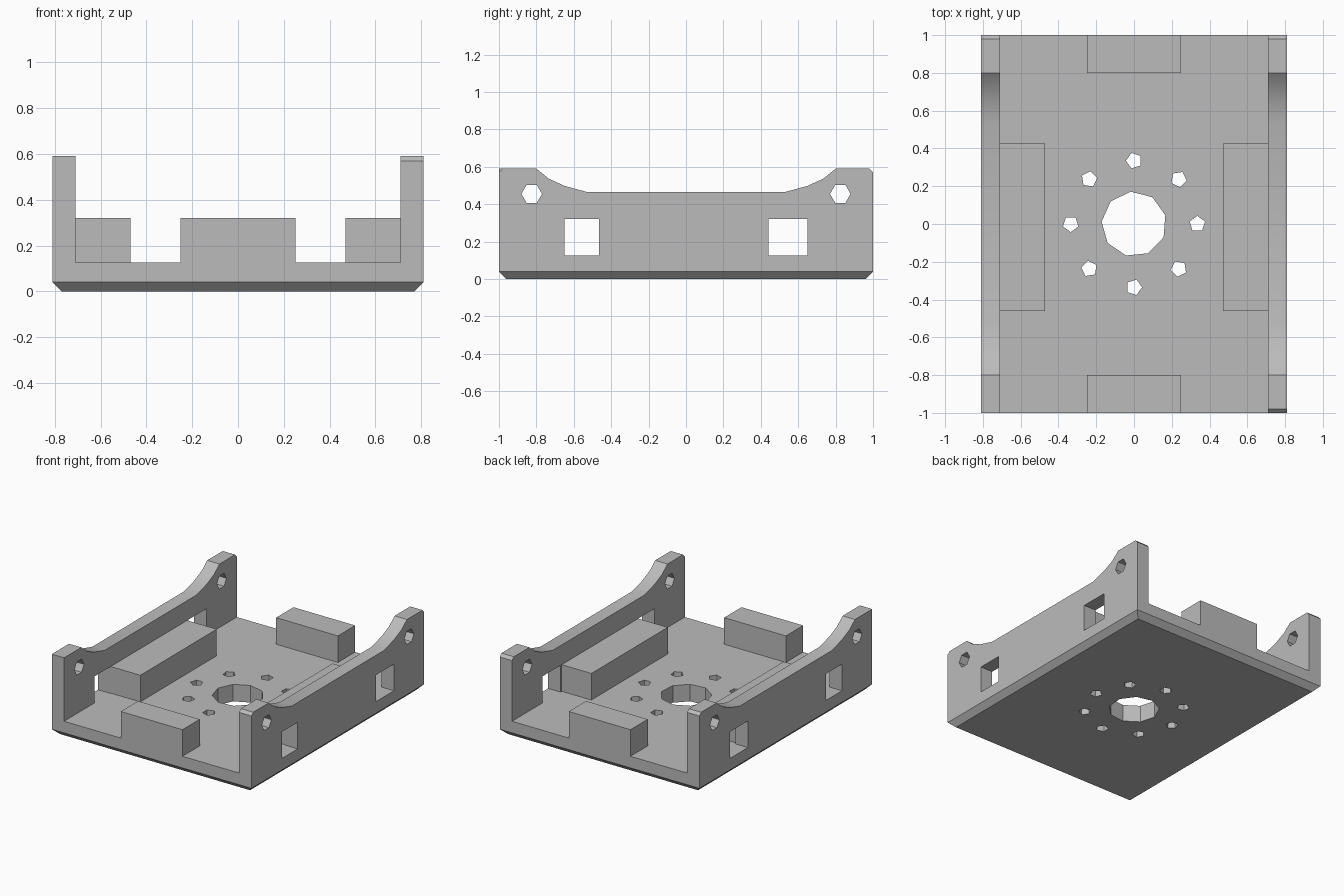
import bpy, bmesh, math
from mathutils import Vector, Matrix

cube = bpy.data.objects.get("Cube")
if cube:
    bpy.data.objects.remove(cube, do_unlink=True)

W, L, H = 0.81, 1.0, 0.59            # half width, half length, height
INNER, FLOOR, BLOCK = 0.71, 0.125, 0.32
CHAMFER = 0.04

grey = bpy.data.materials.new("plain grey")
grey.use_nodes = True
grey.diffuse_color = (0.5, 0.5, 0.5, 1)
grey.node_tree.nodes["Principled BSDF"].inputs["Base Color"].default_value = (0.5, 0.5, 0.5, 1)


def make_object(name, bm):
    bmesh.ops.recalc_face_normals(bm, faces=bm.faces)
    mesh = bpy.data.meshes.new(name)
    bm.to_mesh(mesh)
    bm.free()
    mesh.materials.append(grey)
    obj = bpy.data.objects.new(name, mesh)
    bpy.context.collection.objects.link(obj)
    return obj


def prism(bm, points, direction):
    face = bm.faces.new([bm.verts.new(p) for p in points])
    new = bmesh.ops.extrude_face_region(bm, geom=[face])["geom"]
    verts = [v for v in new if isinstance(v, bmesh.types.BMVert)]
    bmesh.ops.translate(bm, verts=verts, vec=Vector(direction))


def box(bm, x0, x1, y0, y1, z0, z1):
    prism(bm, [(x0, y0, z0), (x1, y0, z0), (x1, y1, z0), (x0, y1, z0)], (0, 0, z1 - z0))


def cut(body, name, bm):
    cutter = make_object(name, bm)
    cutter.hide_render = True
    mod = body.modifiers.new(name, "BOOLEAN")
    mod.operation = "DIFFERENCE"
    mod.solver = "EXACT"
    mod.object = cutter
    bpy.context.view_layer.objects.active = body
    bpy.ops.object.modifier_apply(modifier=name)
    bpy.data.objects.remove(cutter, do_unlink=True)


# Solid body with a chamfer around the underside
bm = bmesh.new()
box(bm, -W, W, -L, L, 0, H)
rim = [e for e in bm.edges if all(v.co.z < 0.01 for v in e.verts)]
bmesh.ops.bevel(bm, geom=rim, offset=CHAMFER, segments=1, affect="EDGES")
body = make_object("mounting_tray", bm)

# Open space above the blocks
bm = bmesh.new()
box(bm, -INNER, INNER, -1.2, 1.2, BLOCK, 0.8)
cut(body, "upper_channel", bm)

# Floor pocket, whose outline leaves the four blocks standing
bm = bmesh.new()
right = [(0.25, -1.2), (INNER, -1.2), (INNER, -0.46), (0.47, -0.46),
         (0.47, 0.425), (INNER, 0.425), (INNER, 1.2), (0.25, 1.2), (0.25, 0.8)]
right = [(0.25, -0.8)] + right
left = [(-x, y) for x, y in reversed(right)]
prism(bm, [(x, y, FLOOR) for x, y in right + left], (0, 0, 0.3))
cut(body, "floor_pocket", bm)

# Lowered wall tops with curved shoulders
bm = bmesh.new()
half = [(0.8, H), (0.735, 0.537), (0.65, 0.498), (0.53, 0.465)]
curve = [(0.8, 0.8)] + half
outline = curve + [(-y, z) for y, z in reversed(curve)]
prism(bm, [(-1, y, z) for y, z in outline], (2, 0, 0))
cut(body, "wall_dip", bm)

# Small bevels on the wall ends
bm = bmesh.new()
for side, end in ((1, 1), (-1, 1), (1, -1)):
    tri = [(L - 0.04, H + 0.02), (L + 0.02, H - 0.04), (L + 0.02, H + 0.02)]
    prism(bm, [(side * 0.6, end * y, z) for y, z in tri], (side * 0.4, 0, 0))
cut(body, "end_bevels", bm)

# Square windows and round bolt holes through both walls
bm = bmesh.new()
for s in (-1, 1):
    for y0, y1 in ((-0.65, -0.465), (0.44, 0.65)):
        box(bm, *sorted((s * 0.69, s * 0.9)), y0, y1, FLOOR, BLOCK)
    for y in (-0.825, 0.825):
        bmesh.ops.create_cone(
            bm, cap_ends=True, segments=6, radius1=0.055, radius2=0.055, depth=0.3,
            matrix=Matrix.Translation((s * 0.76, y, 0.455)) @ Matrix.Rotation(math.pi / 2, 4, "Y"))
cut(body, "wall_openings", bm)

# Centre hole and its ring of screw holes
bm = bmesh.new()
bmesh.ops.create_cone(bm, cap_ends=True, segments=9, radius1=0.172, radius2=0.172, depth=0.8,
                      matrix=Matrix.Rotation(0.1, 4, "Z"))
for i in range(8):
    a = i * math.pi / 4
    bmesh.ops.create_cone(
        bm, cap_ends=True, segments=5, radius1=0.043, radius2=0.043, depth=0.8,
        matrix=Matrix.Translation((0.335 * math.cos(a), 0.335 * math.sin(a), 0))
        @ Matrix.Rotation(a, 4, "Z"))
cut(body, "floor_holes", bm)

# Smooth only the gentle shoulder curves
bpy.ops.object.select_all(action="DESELECT")
body.select_set(True)
bpy.context.view_layer.objects.active = body
bpy.ops.object.shade_smooth_by_angle(angle=math.radians(25))
